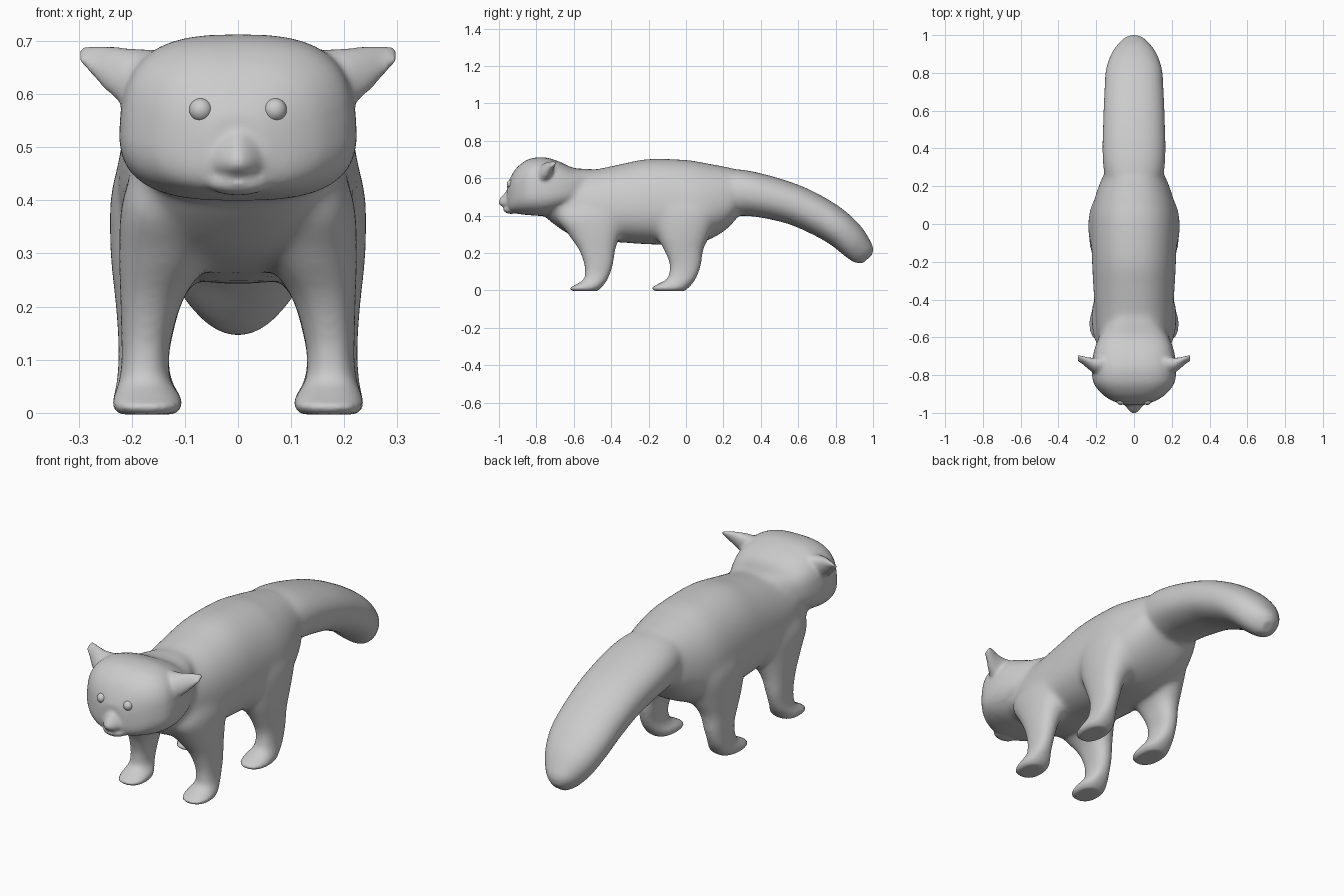
import bpy, bmesh, math
from mathutils import Vector as V

if "Cube" in bpy.data.objects:
    bpy.data.objects.remove(bpy.data.objects["Cube"])

fur = bpy.data.materials.new("grey fur")
fur.diffuse_color = (0.6, 0.6, 0.6, 1)
fur.use_nodes = True
fur.node_tree.nodes["Principled BSDF"].inputs["Base Color"].default_value = fur.diffuse_color


def spline(a, b, c, d, t):
    return 0.5 * (2 * b + (c - a) * t + (2 * a - 5 * b + 4 * c - d) * t * t
                  + (3 * b - a - 3 * c + d) * t ** 3)


def loft(bm, rings, power=2.0, taper=0.0, sides=40, steps=5, flip=1):
    """Skin smooth superellipse rings, each (centre, half axis u, half axis v); taper narrows u towards +v."""
    path = []
    n = len(rings)
    for i in range(n - 1):
        p = [rings[max(0, min(n - 1, i + k))] for k in (-1, 0, 1, 2)]
        for s in range(steps):
            path.append([spline(p[0][j], p[1][j], p[2][j], p[3][j], s / steps) for j in range(3)])
    path.append(rings[-1])
    loops = []
    for c, u, v in path:
        loop = []
        for k in range(sides):
            a = 2 * math.pi * k / sides
            ca, sa = math.cos(a), math.sin(a)
            up = math.copysign(abs(sa) ** (2 / power), sa)
            q = c + u * math.copysign(abs(ca) ** (2 / power), ca) * (1 - taper * up) + v * up
            loop.append(bm.verts.new((q.x * flip, q.y, q.z)))
        loops.append(loop)
    for a, b in zip(loops, loops[1:]):
        for k in range(sides):
            bm.faces.new((a[k], a[k - 1], b[k - 1], b[k]))
    bm.faces.new(loops[0])
    bm.faces.new(loops[-1][::-1])


def along_y(rows):      # y, bottom, top, half width
    return [(V((0, y, (b + t) / 2)), V((w, 0, 0)), V((0, 0, (t - b) / 2))) for y, b, t, w in rows]


def along_z(rows):      # z, front, back, inner x, outer x
    return [(V(((i + o) / 2, (f + b) / 2, z)), V(((o - i) / 2, 0, 0)), V((0, (b - f) / 2, 0)))
            for z, f, b, i, o in rows]


def ball(bm, centre, size):
    r = bmesh.ops.create_uvsphere(bm, u_segments=32, v_segments=20, radius=1)
    for v in r["verts"]:
        v.co = V([c + s * q for c, s, q in zip(centre, size, v.co)])


def finish(bm, name):
    bmesh.ops.recalc_face_normals(bm, faces=bm.faces)
    for f in bm.faces:
        f.smooth = True
    me = bpy.data.meshes.new(name)
    bm.to_mesh(me)
    bm.free()
    me.materials.append(fur)
    ob = bpy.data.objects.new(name, me)
    bpy.context.collection.objects.link(ob)
    return ob


def soften(ob, iterations, group=""):
    m = ob.modifiers.new("soften", 'SMOOTH')
    m.factor = 0.5
    m.iterations = iterations
    m.vertex_group = group


bm = bmesh.new()
# torso, narrower along the back
loft(bm, along_y([
    (-.76, .40, .58, .12), (-.70, .35, .62, .16), (-.62, .30, .64, .185),
    (-.50, .268, .645, .202), (-.35, .257, .675, .212), (-.20, .247, .703, .22),
    (0, .243, .698, .225), (.10, .262, .682, .215), (.20, .315, .663, .185),
    (.27, .385, .645, .15), (.30, .45, .60, .08)]), 2.3, .12)
# legs
front_leg = [
    (-.003, -.605, -.475, .12, .222), (.012, -.622, -.455, .105, .236), (.03, -.592, -.44, .108, .234),
    (.06, -.548, -.42, .126, .224), (.10, -.540, -.403, .13, .219), (.15, -.547, -.388, .123, .22),
    (.22, -.575, -.376, .10, .222), (.30, -.63, -.35, .05, .224), (.40, -.69, -.32, .04, .218),
    (.50, -.62, -.34, .05, .18)]
back_leg = [
    (-.003, -.165, -.01, .12, .222), (.012, -.184, .01, .105, .236), (.03, -.158, .028, .108, .234),
    (.06, -.105, .05, .124, .228), (.10, -.088, .068, .13, .225), (.15, -.09, .083, .122, .226),
    (.22, -.12, .094, .10, .232), (.30, -.16, .13, .05, .24), (.42, -.19, .17, .04, .238),
    (.52, -.14, .12, .05, .205)]
for leg in (front_leg, back_leg):
    for side in (1, -1):
        loft(bm, along_z(leg), 2.3, flip=side)

# drooping bushy tail: top y z, bottom y z, half width
tail = [
    (.20, .62, .22, .44, .13), (.26, .648, .28, .403, .158), (.40, .627, .38, .393, .168),
    (.60, .565, .54, .358, .162), (.75, .492, .67, .303, .156), (.86, .417, .77, .247, .148),
    (.94, .337, .84, .192, .122), (.985, .265, .88, .162, .088), (1.0, .225, .91, .148, .06),
    (.995, .19, .945, .146, .028)]
loft(bm, [(V((0, (a + c) / 2, (b + d) / 2)), V((w, 0, 0)), V((0, (a - c) / 2, (b - d) / 2)))
          for a, b, c, d, w in tail], 2.2)

# head
loft(bm, along_y([
    (-.45, .57, .642, .06), (-.52, .50, .650, .13), (-.60, .45, .655, .185),
    (-.68, .42, .690, .212), (-.76, .400, .712, .222), (-.84, .403, .702, .213),
    (-.90, .41, .662, .168), (-.935, .42, .612, .115), (-.957, .44, .56, .055)]), 2.8, .06)
# muzzle, nose and chin
loft(bm, along_y([
    (-.88, .42, .58, .10), (-.93, .432, .555, .065), (-.96, .44, .53, .045),
    (-.985, .45, .505, .028), (-1.0, .46, .485, .014)]), 2, .35)
ball(bm, (0, -.98, .474), (.024, .024, .02))
ball(bm, (0, -.935, .433), (.06, .042, .024))
# ears
ear = [(.15, -.75, .575, .683, .05), (.20, -.752, .572, .686, .042), (.24, -.738, .60, .690, .028),
       (.27, -.722, .63, .691, .018), (.29, -.713, .652, .690, .013), (.301, -.71, .665, .682, .008)]
for side in (1, -1):
    loft(bm, [(V((x, y, (b + t) / 2)), V((0, h, 0)), V((0, .015, (t - b) / 2)))
              for x, y, b, t, h in ear], flip=side)

# melt the overlapping parts into one skin
rough = finish(bm, "rough_parts")
m = rough.modifiers.new("blend", 'REMESH')
m.mode = 'VOXEL'
m.voxel_size = .008
m.use_smooth_shade = True
soften(rough, 6)
skin = bpy.data.meshes.new_from_object(rough.evaluated_get(bpy.context.evaluated_depsgraph_get()))
skin.name = "animal_skin"
bpy.data.objects.remove(rough)
body = bpy.data.objects.new("animal_body", skin)
bpy.context.collection.objects.link(body)
if not skin.materials:
    skin.materials.append(fur)

# soften joints strongly, but keep feet, face, ears and tail tip crisp
group = body.vertex_groups.new(name="joints")
for v in skin.vertices:
    x, y, z = v.co
    w = 1.0
    for d in ((z - .10) / .12, (y + .80) / .08 if z < .45 else (y + .68) / .08, (.6 - y) / .2):
        w *= max(0, min(1, d))
    group.add([v.index], w, 'REPLACE')
soften(body, 45, "joints")

# eyes
for side, label in ((-1, "left"), (1, "right")):
    bm = bmesh.new()
    ball(bm, (side * .07, -.936, .57), (.022, .022, .022))
    finish(bm, label + "_eye")
